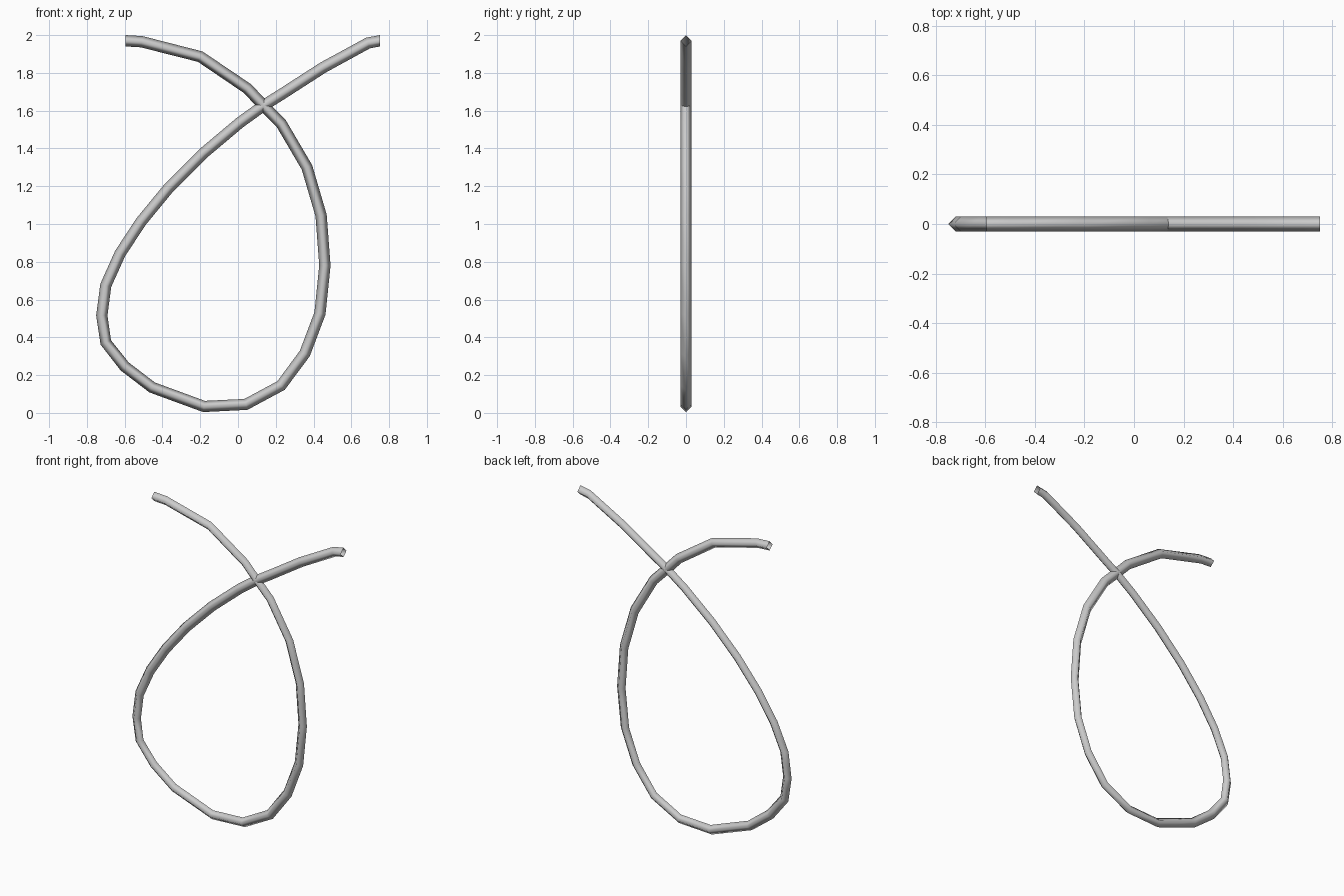
import bpy, bmesh
from mathutils import Vector

cube = bpy.data.objects.get("Cube")
if cube:
    bpy.data.objects.remove(cube, do_unlink=True)

RADIUS = 0.03

# Centre line of the looped cord, in the x-z plane
PATH = [
    (-.595, 1.97), (-.51, 1.965), (-.2, 1.886), (.05, 1.717), (.135, 1.627),
    (.23, 1.53), (.365, 1.3), (.44, 1.045), (.46, .78), (.434, .527),
    (.354, .315), (.228, .145), (.042, .045), (-.18, .034), (-.455, .135),
    (-.6, .246), (-.7, .373), (-.721, .516), (-.7, .675), (-.624, .844),
    (-.513, 1.013), (-.365, 1.193), (-.185, 1.373), (.01, 1.537),
    (.135, 1.627), (.228, 1.685), (.45, 1.828), (.688, 1.958), (.751, 1.97),
]


def make_material(name, colour):
    mat = bpy.data.materials.new(name)
    mat.use_nodes = True
    mat.diffuse_color = colour
    mat.node_tree.nodes["Principled BSDF"].inputs["Base Color"].default_value = colour
    return mat


def sweep_diamond(name, path, radius, mat):
    """Sweep an open four-sided tube along a flat path."""
    points = [Vector((x, 0, z)) for x, z in path]
    depth = Vector((0, 1, 0))
    bm = bmesh.new()
    rings = []
    for i, p in enumerate(points):
        if i in (0, len(points) - 1):
            tangent = Vector((1, 0, 0)) if p.z > 1 else depth  # upright cut ends
            side = tangent.cross(depth)
            if i == 0:
                tangent_in = (points[1] - p).normalized()
                side = side if side.dot(tangent_in.cross(depth)) > 0 else -side
        else:
            a = (p - points[i - 1]).normalized()
            b = (points[i + 1] - p).normalized()
            side = (a + b).normalized().cross(depth)
        offsets = (side, depth, -side, -depth)
        rings.append([bm.verts.new(p + o * radius) for o in offsets])
    for r, s in zip(rings, rings[1:]):
        for k in range(4):
            n = (k + 1) % 4
            bm.faces.new((r[k], r[n], s[n], s[k])).smooth = True
    bmesh.ops.recalc_face_normals(bm, faces=bm.faces)
    mesh = bpy.data.meshes.new(name)
    bm.to_mesh(mesh)
    bm.free()
    mesh.materials.append(mat)
    obj = bpy.data.objects.new(name, mesh)
    bpy.context.collection.objects.link(obj)
    return obj


grey = make_material("light_grey", (0.6, 0.6, 0.6, 1))
sweep_diamond("looped_cord", PATH, RADIUS, grey)
